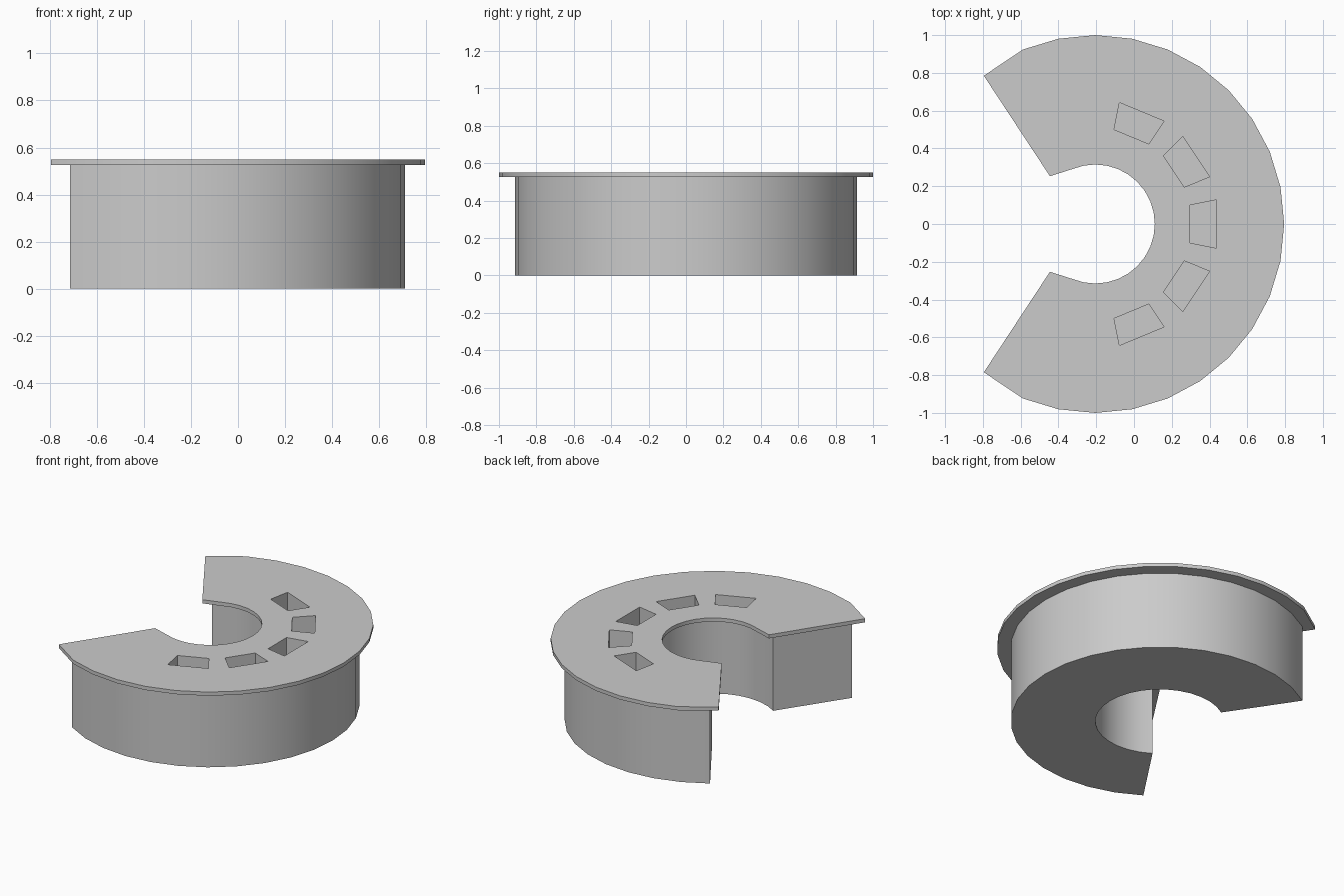
import bpy, bmesh
from math import radians, cos, sin

if "Cube" in bpy.data.objects:
    bpy.data.objects.remove(bpy.data.objects["Cube"])

CX = -0.205          # centre of the ring
STEP = radians(11.25)


def pt(r, k):
    return (CX + r * cos(k * STEP), r * sin(k * STEP))


def prism(bm, outline, z0, z1):
    bottom = [bm.verts.new((x, y, z0)) for x, y in outline]
    top = [bm.verts.new((x, y, z1)) for x, y in outline]
    bm.faces.new(bottom[::-1])
    bm.faces.new(top)
    n = len(outline)
    for i in range(n):
        j = (i + 1) % n
        bm.faces.new((bottom[i], bottom[j], top[j], top[i]))


def make(name, prisms):
    bm = bmesh.new()
    for args in prisms:
        prism(bm, *args)
    bmesh.ops.recalc_face_normals(bm, faces=bm.faces)
    me = bpy.data.meshes.new(name)
    bm.to_mesh(me)
    bm.free()
    ob = bpy.data.objects.new(name, me)
    bpy.context.collection.objects.link(ob)
    return ob


# Curved counter body: radial ends
body_outline = ([pt(0.915, k) for k in range(-11, 12)]
                + [pt(0.395, k) for k in range(11, -12, -1)])
body = make("counter_body", [(body_outline, 0, 0.525)])

# Overhanging top plate: ends overhang past the body
top_outline = ([(-0.795, -0.785)] + [pt(1.0, k) for k in range(-10, 11)]
               + [(-0.795, 0.785), (-0.445, 0.253)]
               + [pt(0.315, k) for k in range(10, -11, -1)]
               + [(-0.445, -0.253)])
plate = make("counter_top", [(top_outline, 0.525, 0.55)])

# Five wedge-shaped pockets sunk into the top
pockets = []
for k in (-6, -3, 0, 3, 6):
    quad = [pt(0.51, k - 1), pt(0.655, k - 1), pt(0.655, k + 1), pt(0.51, k + 1)]
    pockets.append((quad, 0.35, 0.7))
cutter = make("pocket_cutter", pockets)
cutter.hide_render = True

for ob in (body, plate):
    bpy.ops.object.select_all(action='DESELECT')
    ob.select_set(True)
    bpy.context.view_layer.objects.active = ob
    mod = ob.modifiers.new("pockets", 'BOOLEAN')
    mod.operation = 'DIFFERENCE'
    mod.solver = 'EXACT'
    mod.object = cutter
    bpy.ops.object.modifier_apply(modifier=mod.name)
    bpy.ops.object.shade_smooth_by_angle(angle=radians(30))

bpy.data.objects.remove(cutter)
